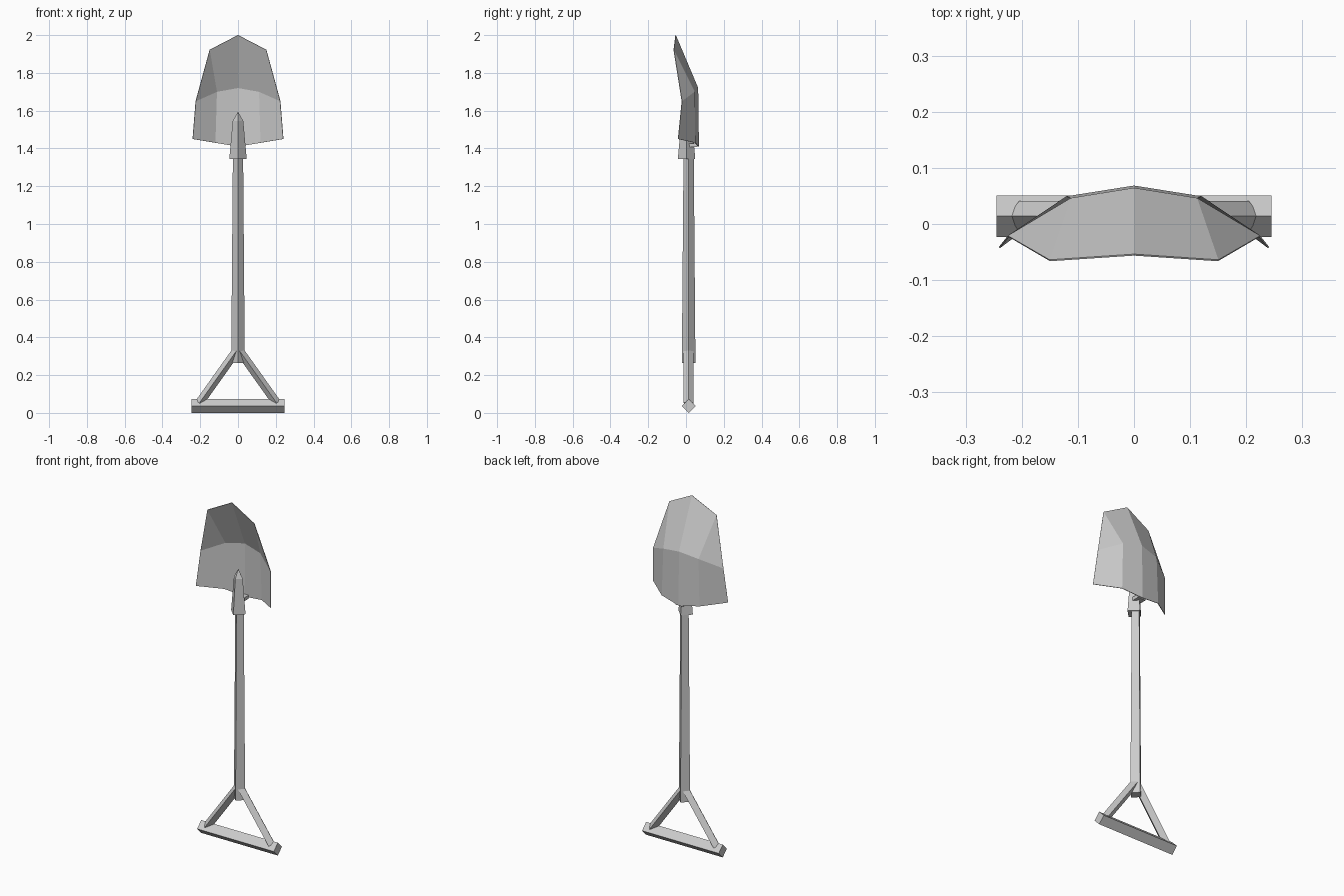
import bpy
from mathutils import Vector

cube = bpy.data.objects.get("Cube")
if cube:
    bpy.data.objects.remove(cube, do_unlink=True)

steel = bpy.data.materials.new("plain_grey")
steel.use_nodes = True
GREY = (0.6, 0.6, 0.6, 1)
steel.diffuse_color = GREY
steel.node_tree.nodes["Principled BSDF"].inputs["Base Color"].default_value = GREY

AXIS_Y = 0.014  # depth of the shaft and handle centre line


def make_object(name, verts, faces):
    mesh = bpy.data.meshes.new(name)
    mesh.from_pydata(verts, [], faces)
    mesh.materials.append(steel)
    mesh.update()
    obj = bpy.data.objects.new(name, mesh)
    bpy.context.collection.objects.link(obj)
    return obj


def diamond_rod(name, stations, depth_ratio=1.0):
    """Four-sided rod, edges to the front and sides; stations are (centre, radius)."""
    centres = [Vector(c) for c, r in stations]
    axis = (centres[-1] - centres[0]).normalized()
    front = Vector((0, 1, 0))
    side = front.cross(axis).normalized()
    verts, faces = [], []
    for centre, (c, r) in zip(centres, stations):
        for d in (side, front * depth_ratio, -side, -front * depth_ratio):
            verts.append(centre + d * r)
    for s in range(len(stations) - 1):
        for i in range(4):
            a, b = s * 4 + i, s * 4 + (i + 1) % 4
            faces.append((a, a + 4, b + 4, b))
    last = len(verts) - 4
    faces += [(0, 1, 2, 3), (last + 3, last + 2, last + 1, last)]
    obj = make_object(name, verts, faces)
    # Consistent outward normals
    import bmesh
    bm = bmesh.new()
    bm.from_mesh(obj.data)
    bmesh.ops.remove_doubles(bm, verts=bm.verts, dist=0.0001)
    bmesh.ops.recalc_face_normals(bm, faces=bm.faces)
    bm.to_mesh(obj.data)
    bm.free()
    return obj


# Shaft, slightly thicker toward the grip
diamond_rod("shaft", [((0, AXIS_Y, 0.265), 0.036), ((0, AXIS_Y, 1.37), 0.027)])

# Grip bar and the two struts of the triangular handle
diamond_rod("grip_bar", [((-0.245, AXIS_Y, 0.037), 0.037),
                         ((0.245, AXIS_Y, 0.037), 0.037)])
for side, sign in (("left", 1), ("right", -1)):
    diamond_rod(side + "_strut", [((0, AXIS_Y, 0.34), 0.023),
                                  ((sign * 0.205, AXIS_Y, 0.052), 0.023)], 1.17)

# Socket tapering up to a pointed tip
diamond_rod("socket", [((0, 0.003, 1.345), 0.046), ((0, 0.003, 1.545), 0.028),
                       ((0, 0.003, 1.595), 0.0)])

# Small joint between socket and blade
bpy.ops.mesh.primitive_cube_add(size=1, location=(0, 0.037, 1.417))
joint = bpy.context.object
joint.name = "blade_joint"
joint.scale = (0.05, 0.05, 0.02)
joint.data.materials.append(steel)

# Blade: one half, mirrored, with a thin sheet thickness
half_blade = [
    (0, 0.067, 1.41), (0.12, 0.048, 1.43), (0.24, -0.042, 1.45),
    (0, 0.063, 1.72), (0.112, 0.045, 1.70), (0.224, -0.022, 1.65),
    (0, -0.055, 2.0), (0.15, -0.065, 1.922),
]
blade = make_object("blade", half_blade, [
    (0, 3, 4, 1), (1, 4, 5, 2), (3, 6, 7, 4), (4, 7, 5)])
mirror = blade.modifiers.new("mirror", "MIRROR")
mirror.use_clip = True
sheet = blade.modifiers.new("sheet", "SOLIDIFY")
sheet.thickness = 0.003
sheet.offset = 0
